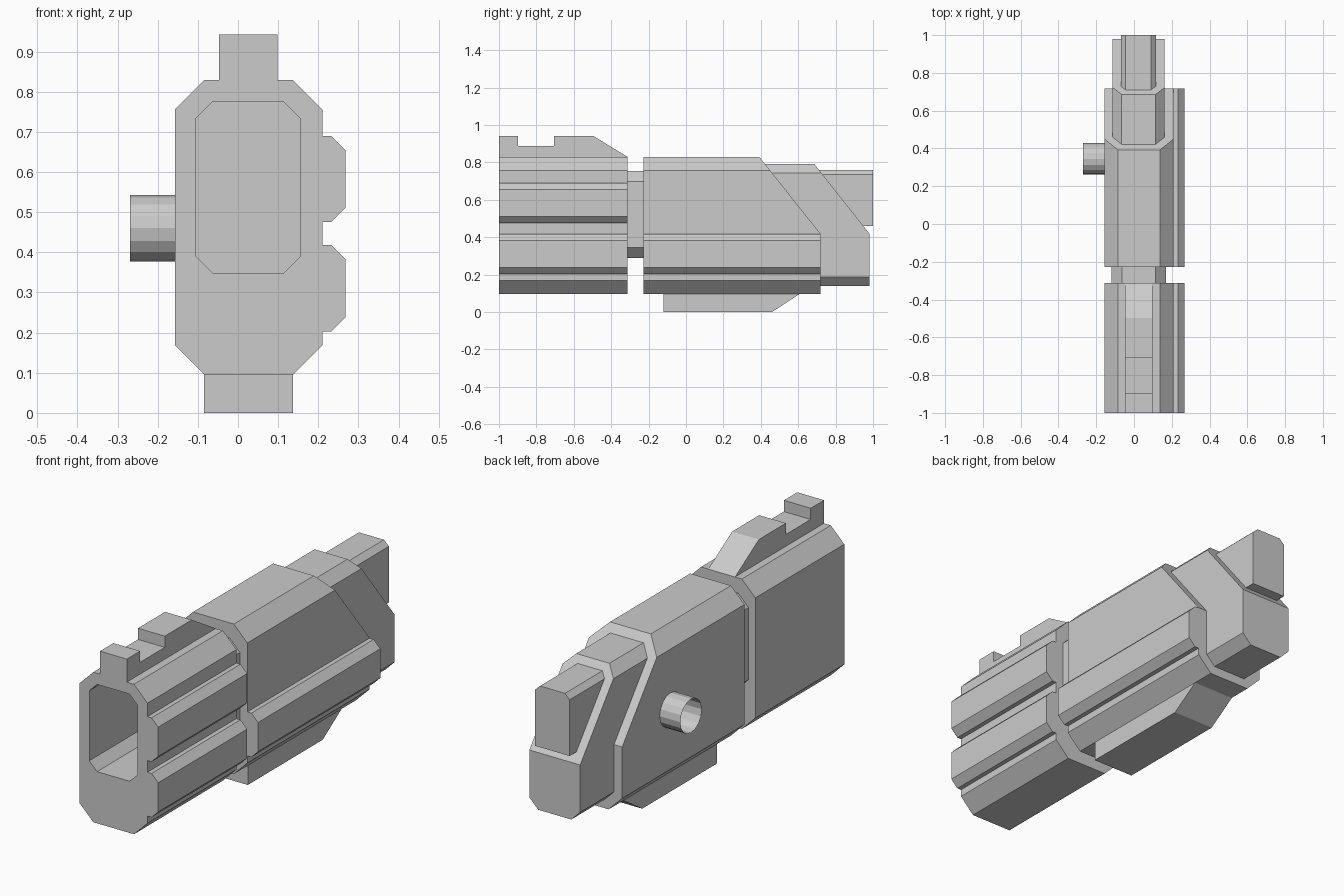
import bpy, bmesh, math
from mathutils import Vector, Matrix

if "Cube" in bpy.data.objects:
    bpy.data.objects.remove(bpy.data.objects["Cube"])


def finish(name, bm):
    bmesh.ops.recalc_face_normals(bm, faces=bm.faces)
    mesh = bpy.data.meshes.new(name)
    bm.to_mesh(mesh)
    bm.free()
    ob = bpy.data.objects.new(name, mesh)
    bpy.context.collection.objects.link(ob)
    return ob


def extrude(name, points, offset, slope=None):
    """Extrude a closed 3D outline; slope = two (y, z) points of a sloped end cut."""
    bm = bmesh.new()
    face = bm.faces.new([bm.verts.new(p) for p in points])
    new = bmesh.ops.extrude_face_region(bm, geom=[face], use_keep_orig=True)
    bmesh.ops.translate(bm, vec=offset,
                        verts=[g for g in new["geom"] if isinstance(g, bmesh.types.BMVert)])
    if slope:
        (y0, z0), (y1, z1) = slope
        geom = bm.verts[:] + bm.edges[:] + bm.faces[:]
        cut = bmesh.ops.bisect_plane(bm, geom=geom, plane_co=(0, y0, z0),
                                     plane_no=(0, z0 - z1, y1 - y0), clear_outer=True)
        edges = [g for g in cut["geom_cut"] if isinstance(g, bmesh.types.BMEdge)]
        bmesh.ops.contextual_create(bm, geom=edges)
    return finish(name, bm)


def along_y(name, profile, y0, y1, slope=None):
    return extrude(name, [(x, y0, z) for x, z in profile], Vector((0, y1 - y0, 0)), slope)


def along_x(name, profile, x0, x1):
    return extrude(name, [(x0, y, z) for y, z in profile], Vector((x1 - x0, 0, 0)))


def octagon(x0, x1, z0, z1, c, ridges=()):
    """Chamfered box outline with optional rail bumps on the right side."""
    pts = [(x0, z0 + c), (x0 + c, z0), (x1 - c, z0), (x1, z0 + c)]
    for lo, hi in ridges:
        pts += [(x1, lo), (x1 + .022, lo), (x1 + .058, lo + .036),
                (x1 + .058, hi - .036), (x1 + .022, hi), (x1, hi)]
    return pts + [(x1, z1 - c), (x1 - c, z1), (x0 + c, z1), (x0, z1 - c)]


LOWER, UPPER = (.203, .418), (.475, .69)
BODY = (-.157, .21, .095, .829, .073)

# Front housing with its hollow bore
front = along_y("front_housing", octagon(*BODY, ridges=(LOWER, UPPER)), -1, -.312)
cutter = along_y("bore_cutter", octagon(-.105, .155, .348, .775, .042), -1.1, -.42)
cutter.hide_render = True
mod = front.modifiers.new("bore", 'BOOLEAN')
mod.operation, mod.solver, mod.object = 'DIFFERENCE', 'EXACT', cutter
bpy.context.view_layer.objects.active = front
bpy.ops.object.modifier_apply(modifier="bore")
bpy.data.objects.remove(cutter)

# Neck joining the two housings
along_y("neck", octagon(-.12, .17, .29, .755, .056), -.33, -.21)

# Main housing with sloped rear, and its stepped nose
along_y("main_housing", octagon(*BODY, ridges=(LOWER,)), -.228, .718,
        slope=((.392, .829), (.718, .42)))
along_y("nose", octagon(-.113, .162, .14, .792, .048), .35, .98,
        slope=((.685, .792), (.98, .42)))

# Tip block, chamfered only along its top
along_y("tip", [(-.07, .46), (.117, .46), (.117, .735), (.09, .76),
                (-.045, .76), (-.07, .735)], .6, 1)

# Notched top rail and underside plate
along_x("top_rail", [(-1, .82), (-1, .942), (-.897, .942), (-.897, .887), (-.706, .887),
                     (-.706, .942), (-.497, .942), (-.312, .829), (-.312, .82)], -.047, .098)
along_x("under_plate", [(-.12, .1), (-.12, 0), (.46, 0), (.605, .095), (.605, .1)],
        -.085, .137)

# Open side tube
bm = bmesh.new()
bmesh.ops.create_cone(bm, cap_ends=False, segments=16, radius1=.083, radius2=.083, depth=.115,
                      matrix=Matrix.Translation((-.2115, .345, .46))
                      @ Matrix.Rotation(math.pi / 2, 4, 'Y'))
finish("side_tube", bm)
